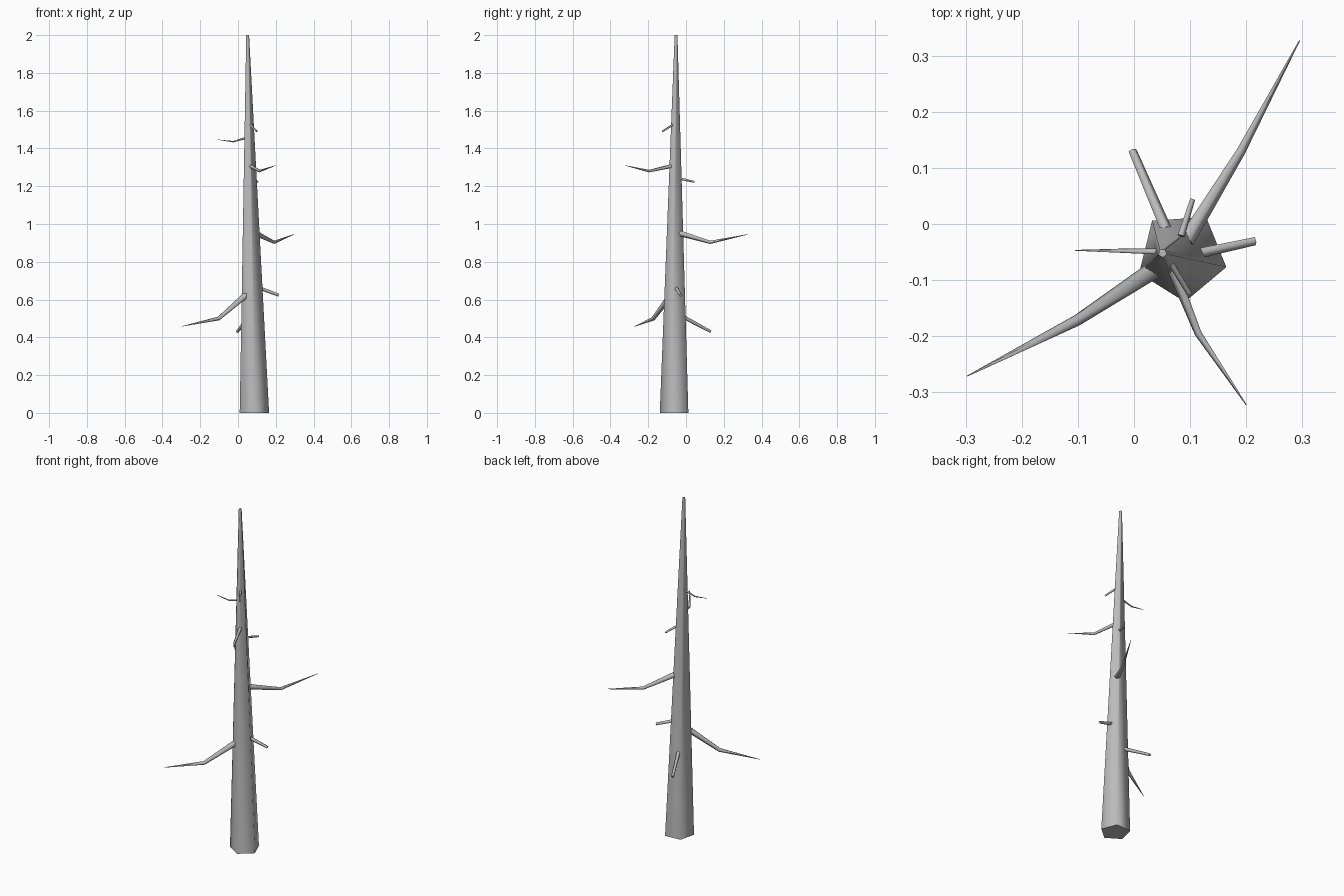
import bpy, bmesh, math
from mathutils import Vector

cube = bpy.data.objects.get("Cube")
if cube:
    bpy.data.objects.remove(cube, do_unlink=True)

# One bare grey wood colour
wood = bpy.data.materials.new("grey_wood")
wood.use_nodes = True
grey = (0.5, 0.5, 0.5, 1)
wood.diffuse_color = grey
wood.node_tree.nodes["Principled BSDF"].inputs["Base Color"].default_value = grey


def limb(name, points, radii, sides=5, turn=0.0):
    """Tapered tube through the points, closed at both ends."""
    pts = [Vector(p) for p in points]
    bm = bmesh.new()
    rings = []
    for i, (p, r) in enumerate(zip(pts, radii)):
        along = (pts[min(i + 1, len(pts) - 1)] - pts[max(i - 1, 0)]).normalized()
        if name == "trunk":
            u, v = Vector((1, 0, 0)), Vector((0, 1, 0))
        else:
            u = along.cross(Vector((0, 0, 1))).normalized()
            v = along.cross(u)
        angles = [turn + math.tau * k / sides for k in range(sides)]
        rings.append([bm.verts.new(p + r * (math.cos(a) * u + math.sin(a) * v))
                      for a in angles])
    for low, high in zip(rings, rings[1:]):
        for k in range(sides):
            n = (k + 1) % sides
            bm.faces.new((low[k], low[n], high[n], high[k]))
    bm.faces.new(rings[0])
    bm.faces.new(rings[-1])
    bmesh.ops.recalc_face_normals(bm, faces=bm.faces)
    mesh = bpy.data.meshes.new(name)
    bm.to_mesh(mesh)
    bm.free()
    mesh.materials.append(wood)
    obj = bpy.data.objects.new(name, mesh)
    bpy.context.collection.objects.link(obj)
    bpy.ops.object.select_all(action='DESELECT')
    obj.select_set(True)
    bpy.context.view_layer.objects.active = obj
    bpy.ops.object.shade_smooth_by_angle(angle=math.radians(80))


# Five-sided leaning trunk
base, top = Vector((0.085, -0.057, 0)), Vector((0.051, -0.052, 2))
limb("trunk", [base, top], [0.082, 0.008], turn=math.radians(-14))


def branch(name, points, radii):
    """Limb whose root is pushed a little way into the trunk."""
    root = Vector(points[0])
    core = base.lerp(top, root.z / 2)
    limb(name, [root.lerp(core, 0.25)] + points[1:], radii)


# Long bent branches, tapering to a point
branch("lower_branch", [(0.035, -0.085, 0.625), (-0.1, -0.172, 0.50), (-0.297, -0.271, 0.458)],
       [0.018, 0.011, 0.001])
branch("middle_branch", [(0.1, -0.02, 0.95), (0.19, 0.13, 0.903), (0.295, 0.327, 0.945)],
       [0.016, 0.009, 0.001])
branch("upper_branch", [(0.066, -0.075, 1.308), (0.115, -0.195, 1.28), (0.2, -0.322, 1.31)],
       [0.011, 0.007, 0.001])
branch("top_branch", [(0.035, -0.048, 1.455), (-0.025, -0.048, 1.436), (-0.105, -0.047, 1.446)],
       [0.006, 0.004, 0.0008])

# Short broken stubs
branch("lower_stub", [(0.05, 0.005, 0.505), (-0.003, 0.13, 0.43)], [0.011, 0.008])
branch("side_stub", [(0.13, -0.05, 0.66), (0.215, -0.03, 0.623)], [0.010, 0.008])
branch("back_stub", [(0.09, -0.01, 1.238), (0.104, 0.044, 1.223)], [0.007, 0.005])
branch("front_stub", [(0.068, -0.075, 1.525), (0.099, -0.124, 1.49)], [0.006, 0.005])
